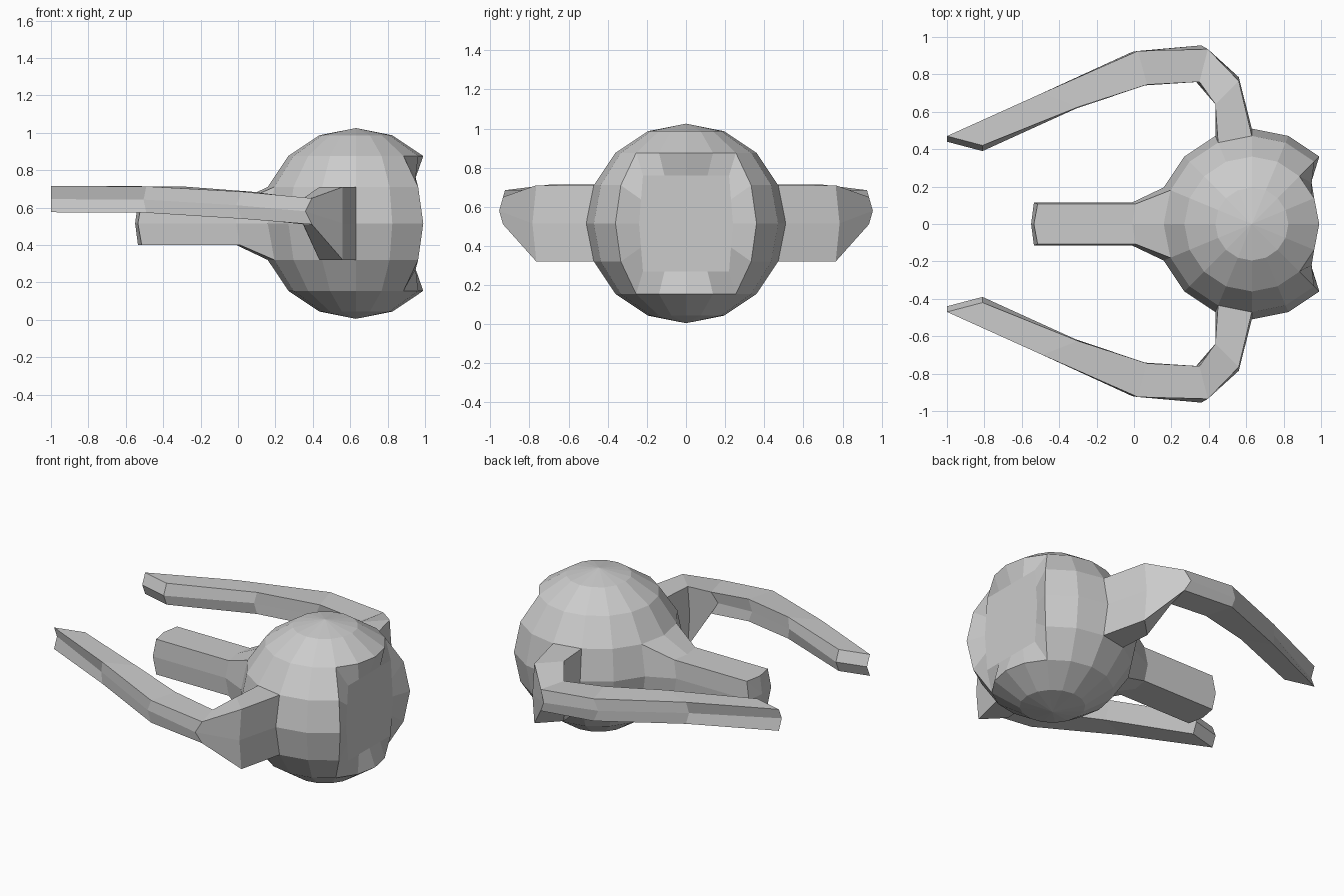
import bpy, bmesh, math
from mathutils import Vector

if "Cube" in bpy.data.objects:
    bpy.data.objects.remove(bpy.data.objects["Cube"])

C, R, S = Vector((0.63, 0, 0.515)), 0.51, 22.5


def sph(az, lat):
    a, l = math.radians(az), math.radians(lat)
    return C + R * Vector((math.cos(a) * math.cos(l), math.sin(a) * math.cos(l), math.sin(l)))


def make(name, bm):
    me = bpy.data.meshes.new(name)
    bm.to_mesh(me)
    bm.free()
    ob = bpy.data.objects.new(name, me)
    bpy.context.collection.objects.link(ob)
    return ob


def perimeter(n):
    # border of a square grid patch, counter-clockwise: (column, row)
    r = range(-n, n)
    return ([(k, -n) for k in r] + [(n, k) for k in r]
            + [(-k, n) for k in r] + [(-n, -k) for k in r])


def loft(name, rings, apex):
    # skin the rings in order and close the last one with a fan
    bm = bmesh.new()
    vs = [[bm.verts.new(p) for p in ring] for ring in rings]
    n = len(rings[0])
    for a, b in zip(vs, vs[1:]):
        for k in range(n):
            m = (k + 1) % n
            bm.faces.new((a[k], a[m], b[m], b[k]))
    tip = bm.verts.new(apex)
    for k in range(n):
        bm.faces.new((vs[-1][k], vs[-1][(k + 1) % n], tip))
    return make(name, bm)


# Round body with openings where the other parts grow out
bm = bmesh.new()
bmesh.ops.create_uvsphere(bm, u_segments=16, v_segments=8, radius=R)
holes = []
for f in bm.faces:
    c = f.calc_center_median()
    az = abs(math.degrees(math.atan2(c.y, c.x)))
    lat = abs(math.degrees(math.atan2(c.z, math.hypot(c.x, c.y))))
    if (az < 45 and lat < 45) or (lat < S and (az > 180 - S or 90 < az < 90 + S)):
        holes.append(f)
bmesh.ops.delete(bm, geom=holes, context='FACES')
bmesh.ops.translate(bm, verts=bm.verts, vec=C)
make("body", bm)

# Sunken window panel on the +x side
X = 0.95
rim = [sph(S * j, S * i) for j, i in perimeter(2)]
pane = [(X, j / 2 * (0.24 - 0.01 * abs(i)), C.z + i * 0.1225) for j, i in perimeter(2)]
loft("window_panel", [rim, pane], (X, 0, C.z))

# Barrel on the -x side
root = [sph(180 + S * j, S * i) for j, i in perimeter(1)]


def barrel_ring(x):
    return [(x + 0.02 * abs(i * j), -j * (0.115 - 0.007 * abs(i)), C.z + i * 0.115)
            for j, i in perimeter(1)]


loft("barrel", [root, barrel_ring(-0.01), barrel_ring(-0.535)], (-0.55, 0, C.z))

# Bent arm: outer xy, inner xy, low z, high z, shift of the middle edge
stations = [
    ((0.56, 0.765), (0.435, 0.64), 0.32, 0.71, (0, 0.02)),
    ((0.395, 0.935), (0.35, 0.76), 0.51, 0.65, (-0.035, 0.02)),
    ((0.02, 0.925), (0.07, 0.745), 0.54, 0.685, (-0.03, -0.005)),
    ((-0.49, 0.70), (-0.30, 0.625), 0.572, 0.713, (-0.015, -0.01)),
    ((-1.0, 0.47), (-0.81, 0.42), 0.575, 0.715, (0, -0.03)),
]
rings = [[sph(90, -S), sph(90 + S, -S), sph(90 + S, 0), sph(90 + S, S), sph(90, S), sph(90, 0)]]
for (ox, oy), (ix, iy), lo, hi, (dx, dy) in stations:
    mid = (lo + hi) / 2
    rings.append([(ox, oy, lo), (ix, iy, lo), (ix + dx, iy + dy, mid),
                  (ix, iy, hi), (ox, oy, hi), (ox + dx, oy + dy, mid)])
end = (Vector(rings[-1][2]) + Vector(rings[-1][5])) / 2
arms = loft("arms", rings, end)
m = arms.modifiers.new("Mirror", 'MIRROR')
m.use_axis = (False, True, False)
m.use_clip = False
m.use_mirror_merge = False
